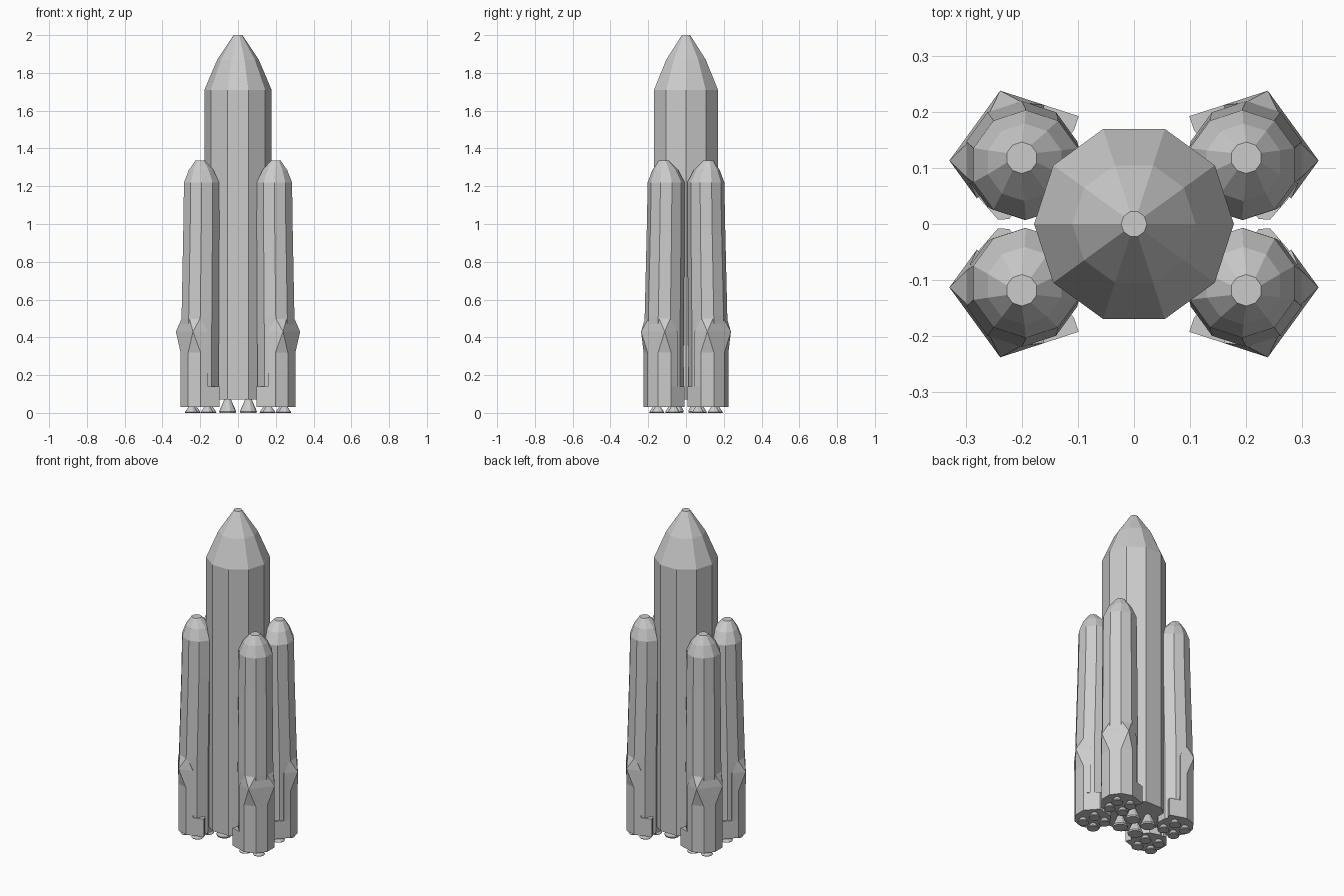
import bpy, bmesh
from math import sin, cos, radians as rad

if "Cube" in bpy.data.objects:
    bpy.data.objects.remove(bpy.data.objects["Cube"])

CX, CY, AXIS = 0.198, 0.113, 36      # booster centre and facing angle
A = 0.106                            # skirt face distance


def loft(name, rings):
    """Skin a list of equal-length point rings, capped at both ends."""
    bm = bmesh.new()
    loops = [[bm.verts.new(p) for p in r] for r in rings]
    n = len(loops[0])
    for a, b in zip(loops, loops[1:]):
        for i in range(n):
            j = (i + 1) % n
            bm.faces.new((a[i], a[j], b[j], b[i]))
    bm.faces.new(loops[0][::-1])
    bm.faces.new(loops[-1])
    bmesh.ops.remove_doubles(bm, verts=bm.verts, dist=0.0005)
    bmesh.ops.recalc_face_normals(bm, faces=bm.faces)
    me = bpy.data.meshes.new(name)
    bm.to_mesh(me)
    bm.free()
    ob = bpy.data.objects.new(name, me)
    bpy.context.collection.objects.link(ob)
    return ob


def circle(r, z, n=10, cx=0, cy=0, start=0):
    return [(cx + r * cos(rad(start + i * 360 / n)),
             cy + r * sin(rad(start + i * 360 / n)), z) for i in range(n)]


def nozzle(name, x, y, top, r_top, r_bot):
    loft(name, [circle(r_bot * 0.93, 0, 10, x, y),
                circle(r_bot, top * 0.12, 10, x, y),
                circle(r_top, top * 1.1, 10, x, y)])


def place(u, v, z, sx, sy):
    """Booster-local point (outward, sideways) to world, mirrored by quadrant."""
    c, s = cos(rad(AXIS)), sin(rad(AXIS))
    y = max(CY + u * s + v * c, 0.008)
    return (sx * (CX + u * c - v * s), sy * y, z)


def skirt_ring(z, end, a=A, sharp=False, z_end=None):
    """Three outer faces of a pentagon with square-cut side plate ends."""
    half = []
    c, s = cos(rad(72)), sin(rad(72))
    for d in (A - 0.025, A):
        half.append((d * c - end * s, d * s + end * c, z if z_end is None else z_end))
    for ang in (54, 18):
        r, t = (a / cos(rad(36)), 36) if sharp else (a / cos(rad(18)), ang)
        half.append((r * cos(rad(t)), r * sin(rad(t)), z))
    return [(u, -v, h) for u, v, h in half] + half[::-1]


# Core stage with ogive nose
loft("core_stage", [circle(r, z) for r, z in
                    ((0.178, 0.07), (0.178, 1.71), (0.11, 1.87), (0.023, 2.0))])

# Core engines
for x in (-0.055, 0.055):
    for y in (-0.055, 0.055):
        nozzle("core_nozzle", x, y, 0.07, 0.015, 0.045)

# Four mirrored side boosters
for sx in (-1, 1):
    for sy in (-1, 1):
        # Tapered body and blunt nose: z, radius, centre x, centre y
        body = ((0.03, 0.101, 0.2, 0.115), (0.5, 0.104, 0.2, 0.115),
                (1.0, 0.1, 0.194, 0.107), (1.22, 0.098, 0.193, 0.105),
                (1.285, 0.069, 0.195, 0.11), (1.335, 0.028, 0.2, 0.118))
        loft("booster_body", [[(sx * x, sy * y, z) for x, y, z in
                               circle(r, z, 10, cx, cy, AXIS + 18)]
                              for z, r, cx, cy in body])

        # Engine skirt: wide base band and narrower flared upper part
        base = [skirt_ring(0.03, 0.07), skirt_ring(0.14, 0.07)]
        flare = [skirt_ring(0.14, 0.006), skirt_ring(0.32, 0.006),
                 skirt_ring(0.43, 0.006, sharp=True),
                 skirt_ring(0.505, 0.006, a=0.098, z_end=0.43)]
        for name, rings in (("skirt_base", base), ("skirt_flare", flare)):
            loft(name, [[place(*p, sx, sy) for p in r] for r in rings])

        # Booster engines
        for k in range(4):
            x, y, _ = place(0.06 * cos(rad(90 * k)), 0.06 * sin(rad(90 * k)), 0, sx, sy)
            nozzle("booster_nozzle", x, y, 0.03, 0.015, 0.035)
